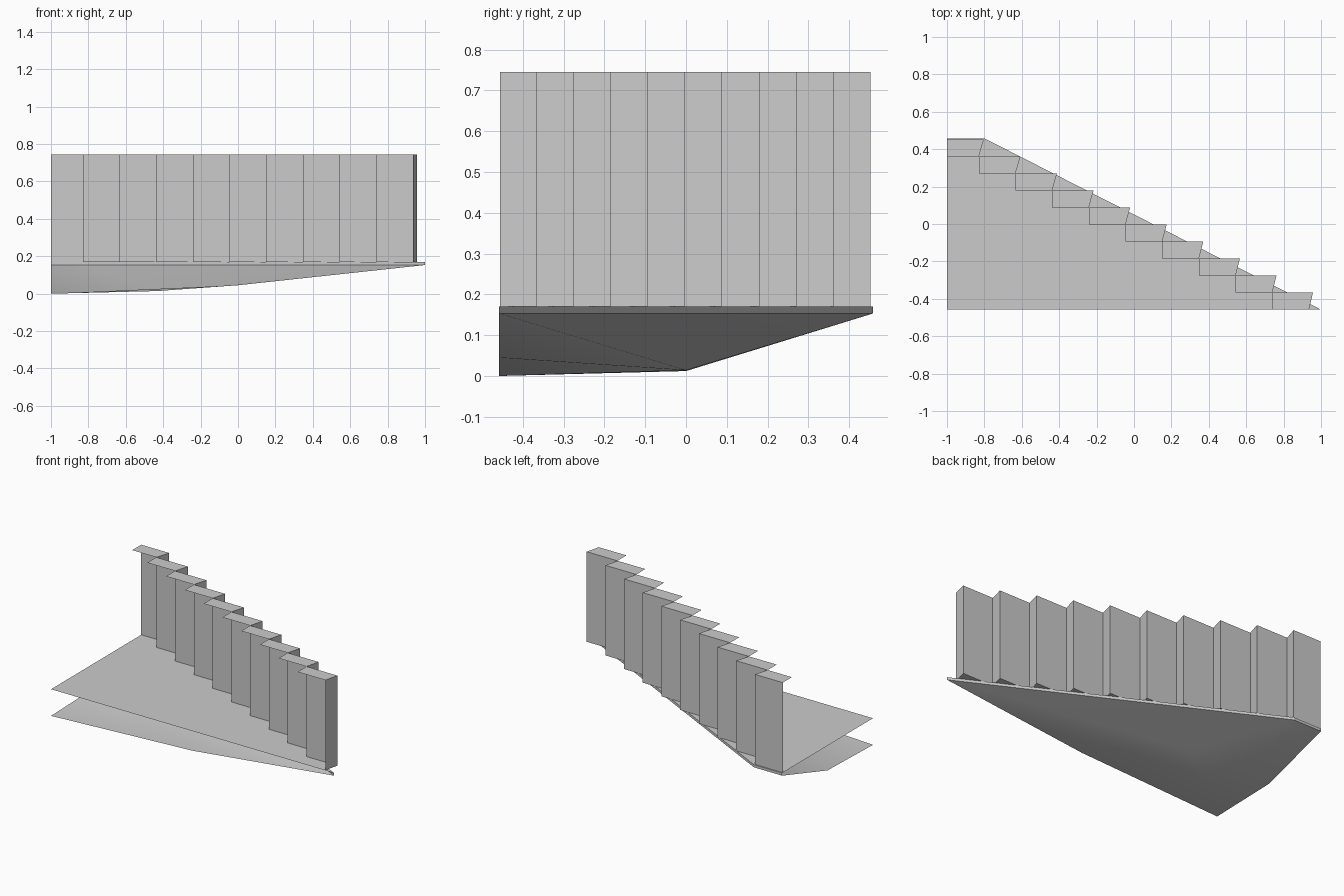
import bpy

cube = bpy.data.objects.get("Cube")
if cube:
    bpy.data.objects.remove(cube, do_unlink=True)

# Single plain grey material
GREY = (0.6, 0.6, 0.6, 1.0)
grey = bpy.data.materials.new("plain_grey")
grey.use_nodes = True
grey.diffuse_color = GREY
grey.node_tree.nodes["Principled BSDF"].inputs["Base Color"].default_value = GREY

DECK_Z, RIM_Z, WALL_TOP = 0.17, 0.153, 0.745
HALF = 0.458        # half depth of the deck
CORNER = -0.8       # where the straight back edge turns into the diagonal
STEPS = 10


def add_part(name, verts, faces, smooth=False):
    mesh = bpy.data.meshes.new(name)
    mesh.from_pydata(verts, [], faces)
    mesh.materials.append(grey)
    for poly in mesh.polygons:
        poly.use_smooth = smooth
    mesh.update()
    obj = bpy.data.objects.new(name, mesh)
    bpy.context.collection.objects.link(obj)
    return obj


def add_strip(name, path, low, high):
    """Upright sheet along a path, facing away from the deck."""
    n = len(path)
    verts = [(x, y, low) for x, y in path] + [(x, y, high) for x, y in path]
    faces = [(i + 1, i, i + n, i + 1 + n) for i in range(n - 1)]
    return add_part(name, verts, faces)


def edge_x(y):
    """Position of the diagonal deck edge at a given depth."""
    return CORNER + (HALF - y) / (2 * HALF) * (1 - CORNER)


# Deck and its thin rim
back_edge = [(-1, HALF), (CORNER, HALF), (1, -HALF)]
outline = [(-1, -HALF)] + back_edge[::-1]
add_part("deck", [(x, y, DECK_Z) for x, y in outline], [range(4)])
add_strip("deck_rim", back_edge, RIM_Z, DECK_Z)

# Shallow hull below the deck, fanned around one low point
hull = [(-0.43, 0, 0.014), (-1, -HALF, 0), (0, -HALF, 0.045),
        (1, -HALF, RIM_Z), (CORNER, HALF, RIM_Z), (-1, HALF, RIM_Z),
        (-1, 0, 0.012)]
fan = [(0, i % 6 + 1, i) for i in range(1, 7)]
add_part("underside", hull, fan, smooth=True)

# Sawtooth wall: a straight panel and a slanted return for every step
depth = [0.452 - 0.0908 * i for i in range(STEPS + 1)]
left = [-1] + [-0.83 + 0.1962 * i for i in range(STEPS)]
right = [-0.803 + 0.1956 * i for i in range(STEPS)]
path = []
for i in range(STEPS):
    path += [(left[i], depth[i]), (right[i], depth[i])]
path.append((left[STEPS], depth[STEPS]))
add_strip("stepped_wall", path, DECK_Z, WALL_TOP)

# Flat cap over every step
cap_verts, cap_faces = [], []
for i in range(STEPS):
    k = len(cap_verts)
    cap_verts += [(left[i], depth[i + 1], WALL_TOP),
                  (left[i + 1], depth[i + 1], WALL_TOP),
                  (right[i], depth[i], WALL_TOP),
                  (left[i], depth[i], WALL_TOP)]
    cap_faces.append((k, k + 1, k + 2, k + 3))
add_part("wall_caps", cap_verts, cap_faces)

# Small floor wedges where the wall reaches past the deck edge
wedge_verts, wedge_faces = [], []
for i in range(STEPS):
    over = right[i] - edge_x(depth[i])
    under = edge_x(depth[i + 1]) - left[i + 1]
    if over <= 0.005 or under <= 0:
        continue
    t = over / (over + under)
    cross = (right[i] + t * (left[i + 1] - right[i]),
             depth[i] + t * (depth[i + 1] - depth[i]))
    k = len(wedge_verts)
    wedge_verts += [(edge_x(depth[i]), depth[i], DECK_Z),
                    (right[i], depth[i], DECK_Z), (*cross, DECK_Z)]
    wedge_faces.append((k, k + 1, k + 2))
add_part("floor_wedges", wedge_verts, wedge_faces)
